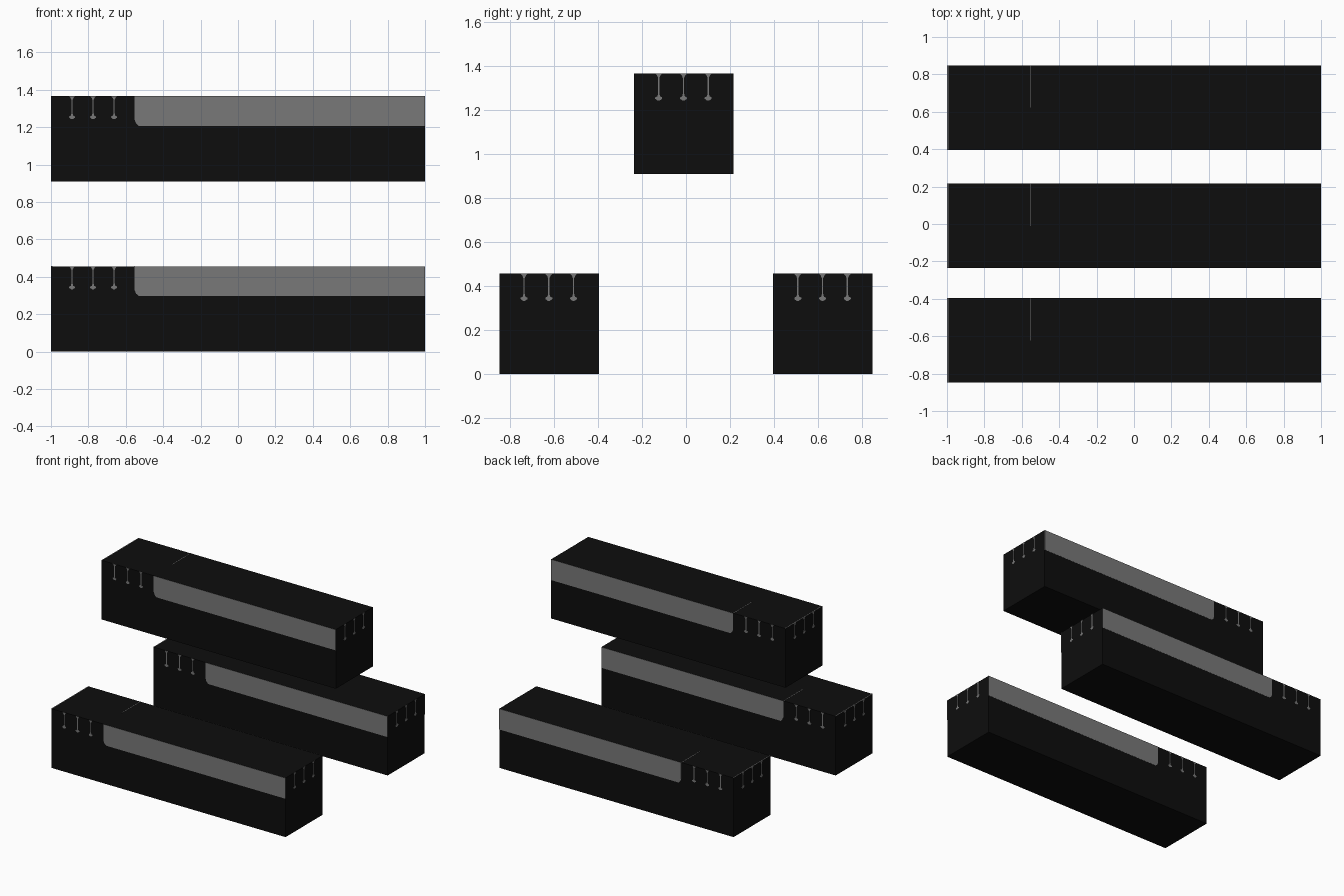
import bpy, bmesh
from mathutils import Vector

if "Cube" in bpy.data.objects:
    bpy.data.objects.remove(bpy.data.objects["Cube"])

def material(name, v):
    m = bpy.data.materials.new(name)
    m.diffuse_color = (v, v, v, 1)
    m.use_nodes = True
    m.node_tree.nodes["Principled BSDF"].inputs["Base Color"].default_value = m.diffuse_color
    return m

BLACK = material("near_black", 0.004)
GREY = material("mid_grey", 0.19)
W, H, T = 0.453, 0.456, 0.001     # beam width, height, plate thickness
PITCH = 0.1125                    # spacing of the panel joints

def make_object(name, bm, mat):
    bmesh.ops.recalc_face_normals(bm, faces=bm.faces)
    me = bpy.data.meshes.new(name)
    bm.to_mesh(me)
    bm.free()
    me.materials.append(mat)
    ob = bpy.data.objects.new(name, me)
    bpy.context.collection.objects.link(ob)
    return ob

def box(name, lo, hi, mat):
    bm = bmesh.new()
    bmesh.ops.create_cube(bm, size=1)
    lo, hi = Vector(lo), Vector(hi)
    for v in bm.verts:
        v.co = Vector([(lo[i] + hi[i]) / 2 + v.co[i] * (hi[i] - lo[i]) for i in range(3)])
    return make_object(name, bm, mat)

def add_plate(bm, outline, place, normal):
    """Thin prism: 2D outline mapped into space, extruded outwards."""
    f = bm.faces.new([bm.verts.new(place(u, v)) for u, v in outline])
    r = bmesh.ops.extrude_face_region(bm, geom=[f])
    for v in r["geom"]:
        if isinstance(v, bmesh.types.BMVert):
            v.co += Vector(normal) * T

def joint(u, top=H):
    """Narrow joint line flaring at its foot and head."""
    a, b = 0.003, 0.016
    half = [(0.005, 0.333), (b, 0.341), (b, 0.347), (0.006, 0.352), (a, 0.365),
            (a, 0.436), (0.008, 0.447), (b, top)]
    return [(u + x, z) for x, z in half] + [(u - x, z) for x, z in reversed(half)]

def beam(name, yc, z0):
    y0, y1 = yc - W / 2, yc + W / 2
    box(name + "_body", (-1 + T, y0 + T, z0), (1 - T, y1 - T, z0 + H), BLACK)

    # grey band along both long sides, with a chamfered lower corner
    band = [(-0.53, 0.296), (1 - T, 0.296), (1 - T, H), (-0.553, H), (-0.553, 0.33), (-0.545, 0.31)]
    bands, joints = bmesh.new(), bmesh.new()
    for y, s in ((y0 + T, -1), (y1 - T, 1)):
        place = lambda u, v, y=y: (u, y, z0 + v)
        add_plate(bands, band, place, (0, s, 0))
        for i in range(1, 4):
            add_plate(joints, joint(-1 + i * PITCH), place, (0, s, 0))
    # joint lines on both ends
    for x, s in ((1 - T, 1), (-1 + T, -1)):
        place = lambda u, v, x=x: (x, u, z0 + v)
        for i in range(1, 4):
            add_plate(joints, joint(y0 + i * PITCH), place, (s, 0, 0))
    # fine lines on the top
    top = lambda u, v: (u, v, z0 + H)
    for xa, xb, ya, yb in ((-0.557, -0.553, yc, y1 - T), (-1 + T, -0.993, y0 + T, y1 - T)):
        add_plate(joints, [(xa, ya), (xb, ya), (xb, yb), (xa, yb)], top, (0, 0, 1))
    make_object(name + "_side_bands", bands, GREY)
    make_object(name + "_joint_lines", joints, GREY)

# three stacked beams
beam("front_beam", -0.622, 0)
beam("back_beam", 0.622, 0)
beam("upper_beam", -0.01, 0.91)
